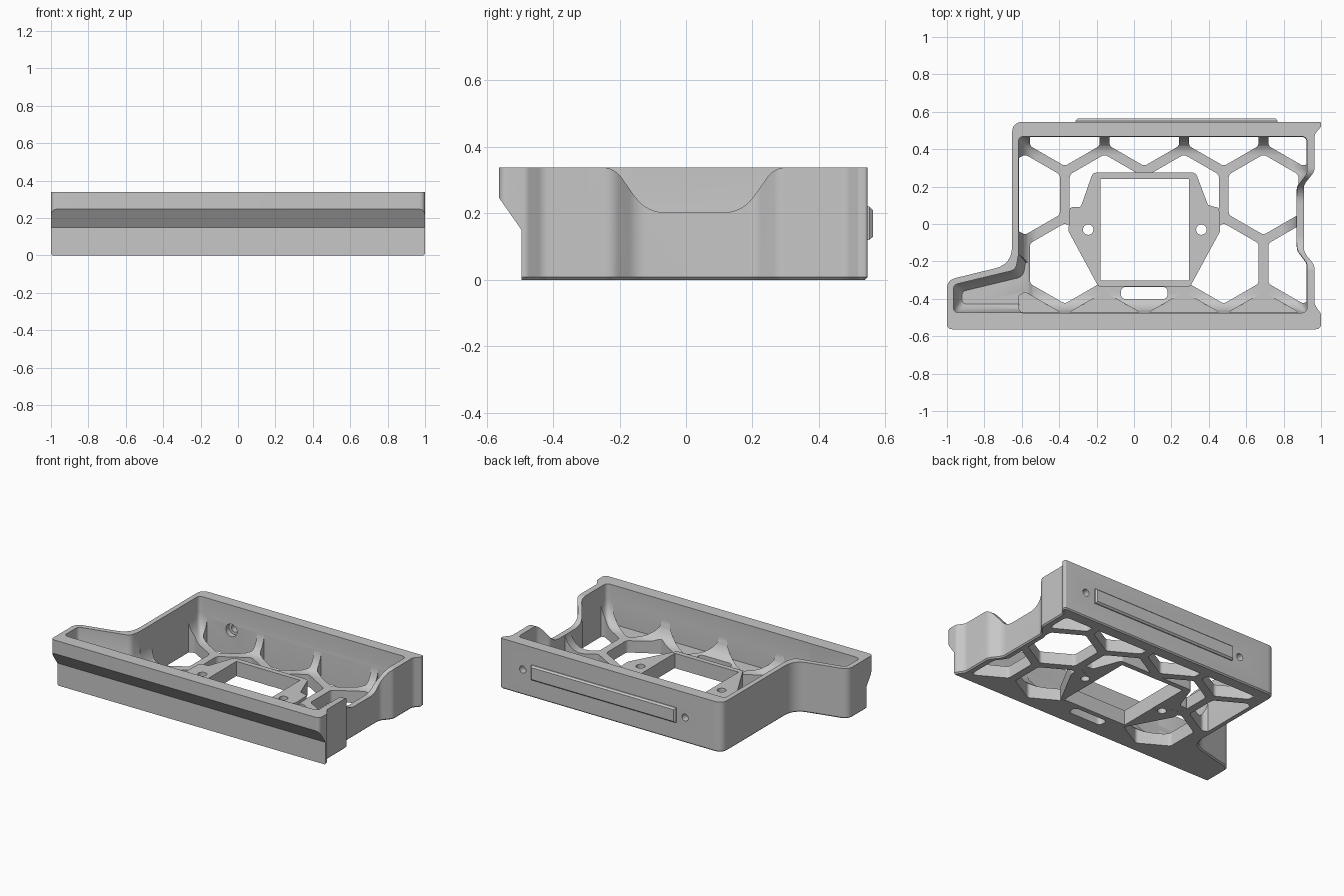
import bpy, bmesh, math
from mathutils import Vector

if "Cube" in bpy.data.objects:
    bpy.data.objects.remove(bpy.data.objects["Cube"])

grey = bpy.data.materials.new("plain_grey")
grey.use_nodes = True
grey.diffuse_color = (0.57, 0.57, 0.57, 1)
grey.node_tree.nodes["Principled BSDF"].inputs["Base Color"].default_value = (0.57, 0.57, 0.57, 1)


def inset(pts, d):
    """Mitred inward offset of a counter-clockwise outline of (u, v, radius)."""
    out = []
    for i, (u, v, r) in enumerate(pts):
        p = Vector((u, v))
        a = (p - Vector(pts[i - 1][:2])).normalized()
        b = (Vector(pts[(i + 1) % len(pts)][:2]) - p).normalized()
        na, nb = Vector((-a.y, a.x)), Vector((-b.y, b.x))
        q = p + (na + nb) * (d / (1 + na.dot(nb)))
        out.append((q.x, q.y, r))
    return out


def rounded(pts, steps=6):
    """Replace each corner by a curve of about its radius."""
    out = []
    for i, (u, v, r) in enumerate(pts):
        p = Vector((u, v))
        if r == 0:
            out.append(p)
            continue
        a = Vector(pts[i - 1][:2]) - p
        b = Vector(pts[(i + 1) % len(pts)][:2]) - p
        t = min(r / math.tan(a.angle(b) / 2), a.length * 0.46, b.length * 0.46)
        a, b = p + a.normalized() * t, p + b.normalized() * t
        for k in range(steps + 1):
            s = k / steps
            out.append(a * (1 - s) ** 2 + p * 2 * s * (1 - s) + b * s * s)
    return out


def loft(name, pts, levels, axis="z"):
    """Stack the outline at (height, inset) levels along an axis."""
    bm = bmesh.new()
    rings = []
    for w, d in levels:
        ring = []
        for p in rounded(inset(pts, d)):
            co = {"z": (p.x, p.y, w), "x": (w, p.x, p.y), "y": (p.y, w, p.x)}[axis]
            ring.append(bm.verts.new(co))
        rings.append(ring)
    n = len(rings[0])
    for lo, hi in zip(rings, rings[1:]):
        for i in range(n):
            j = (i + 1) % n
            bm.faces.new((lo[i], lo[j], hi[j], hi[i]))
    caps = [bm.faces.new(rings[0][::-1]), bm.faces.new(rings[-1])]
    bmesh.ops.triangulate(bm, faces=caps)
    mesh = bpy.data.meshes.new(name)
    bm.to_mesh(mesh)
    bm.free()
    mesh.materials.append(grey)
    ob = bpy.data.objects.new(name, mesh)
    bpy.context.collection.objects.link(ob)
    return ob


def combine(target, tool, op="DIFFERENCE", keep=False):
    """Apply a boolean and discard the tool; a cut that would erase the part is undone."""
    before = target.data.copy()
    mod = target.modifiers.new("cut", "BOOLEAN")
    mod.operation, mod.object, mod.solver = op, tool, "EXACT"
    bpy.context.view_layer.objects.active = target
    bpy.ops.object.modifier_apply(modifier=mod.name)
    xs = [v.co.x for v in target.data.vertices]
    old = [v.co.x for v in before.vertices]
    if op == "DIFFERENCE" and (not xs or max(xs) - min(xs) < 0.9 * (max(old) - min(old))):
        target.data = before
    if not keep:
        bpy.data.objects.remove(tool)


def ngon(u, v, r, sides, corner=0.0, turn=0.0):
    return [(u + r * math.cos(turn + math.tau * k / sides),
             v + r * math.sin(turn + math.tau * k / sides), corner) for k in range(sides)]


def rect(u0, v0, u1, v1, r=0.0):
    return [(u0, v0, r), (u1, v0, r), (u1, v1, r), (u0, v1, r)]


# Outer body with a small chamfer underneath
outer = [(-1, -0.563, 0.03), (1, -0.563, 0.03), (1, -0.48, 0.03), (0.965, -0.43, 0.05),
         (0.965, -0.22, 0.06), (0.908, -0.15, 0.08), (0.908, 0.21, 0.06), (0.965, 0.28, 0.06),
         (0.965, 0.48, 0.05), (1, 0.52, 0.01), (1, 0.546, 0.01),
         (-0.652, 0.546, 0.06), (-0.652, -0.215, 0.12), (-1, -0.3, 0.06)]
body = loft("tray_body", outer, [(0, 0.008), (0.008, 0), (0.338, 0)])

# Overhanging front lip
lip = [(-0.8, -0.1, 0), (-0.495, -0.1, 0), (-0.495, 0.15, 0), (-0.579, 0.27, 0), (-0.8, 0.27, 0)]
combine(body, loft("lip_cutter", lip, [(-1.2, 0), (1.2, 0)], "x"))

# Main cavity with a filleted floor, and the side horn cavity
inner = [(-0.618, -0.475, 0.03), (0.925, -0.475, 0.03), (0.925, -0.21, 0.05), (0.872, -0.14, 0.06),
         (0.872, 0.2, 0.05), (0.925, 0.27, 0.05), (0.925, 0.468, 0.03), (-0.618, 0.468, 0.03)]
FLOOR = 0.08
fillet = [(FLOOR + 0.15 * (1 - math.cos(a)), 0.1 * (1 - math.sin(a)))
          for a in (math.radians(15 * k) for k in range(7))]
combine(body, loft("cavity_cutter", inner, fillet + [(0.5, 0)]))
horn = [(-0.965, -0.474, 0.03), (-0.45, -0.474, 0), (-0.45, -0.16, 0), (-0.617, -0.16, 0),
        (-0.632, -0.245, 0.05), (-0.965, -0.325, 0.03)]
combine(body, loft("horn_cutter", horn, [(0.1, 0.045), (0.13, 0.02), (0.2, 0), (0.51, 0)]))

# Honeycomb openings, kept inside the walls; the front row are blind pockets
PITCH, ROW = 0.425, 0.368
limit = loft("cell_limit", inner, [(-0.3, 0.002), (0.45, 0.002)])
limit.hide_render = True
rows = [(0.525, -0.37, (0, 1, 2, 3), -0.1), (0.525 - ROW, -0.5825, (0, 1, 2, 3), -0.1),
        (0.525 - 2 * ROW, -0.37, (0, 2, 3), -0.1), (0.525 - 3 * ROW, -0.5825, (0, 1, 2, 3), FLOOR - 0.004)]
for y, x0, columns, bottom in rows:
    for c in columns:
        cell = loft("cell_cutter", ngon(x0 + c * PITCH, y, 0.215, 6, 0.03, math.pi / 6),
                    [(bottom, 0), (0.3, 0)])
        combine(cell, limit, "INTERSECT", keep=True)
        combine(body, cell)
bpy.data.objects.remove(limit)

# Central mounting plate
plate = [(-0.19, -0.335, 0.02), (0.3, -0.335, 0.02), (0.46, -0.04, 0.03), (0.455, 0.09, 0.02),
         (0.4, 0.09, 0.02), (0.33, 0.275, 0.03), (-0.22, 0.275, 0.03), (-0.285, 0.09, 0.02),
         (-0.345, 0.09, 0.02), (-0.35, -0.04, 0.03)]
combine(body, loft("mounting_plate", plate, [(0.001, 0), (0.1, 0)]), "UNION")
combine(body, loft("window_cutter", rect(-0.18, -0.302, 0.295, 0.24), [(-0.1, 0), (0.4, 0)]))
combine(body, loft("slot_cutter", rect(-0.07, -0.402, 0.18, -0.336, 0.03), [(-0.1, 0), (0.3, 0)]))
for x in (-0.245, 0.36):
    combine(body, loft("plate_hole_cutter", ngon(x, -0.03, 0.028, 20), [(-0.1, 0), (0.3, 0)]))

# Dip in the side wall
dip = [(-0.12, 0.202, 0.12), (0.17, 0.202, 0.12), (0.265, 0.338, 0.09), (0.35, 0.339, 0),
       (0.35, 0.5, 0), (-0.3, 0.5, 0), (-0.3, 0.339, 0), (-0.215, 0.338, 0.09)]
combine(body, loft("dip_cutter", dip, [(0.78, 0), (1.2, 0)], "x"))

# Screw holes in the back wall, counterbored inside
for x in (-0.375, 0.835):
    for radius, y0, y1 in ((0.024, 0.4, 0.7), (0.042, 0.36, 0.5)):
        combine(body, loft("screw_cutter", ngon(0.17, x, radius, 20), [(y0, 0), (y1, 0)], "y"))

# Raised bar on the back
bar = loft("back_bar", rect(0.12, -0.312, 0.22, 0.768), [(0.54, 0), (0.552, 0), (0.563, 0.01)], "y")

for ob in (body, bar):
    bpy.ops.object.select_all(action="DESELECT")
    ob.select_set(True)
    bpy.context.view_layer.objects.active = ob
    bpy.ops.object.shade_smooth_by_angle(angle=math.radians(32))
